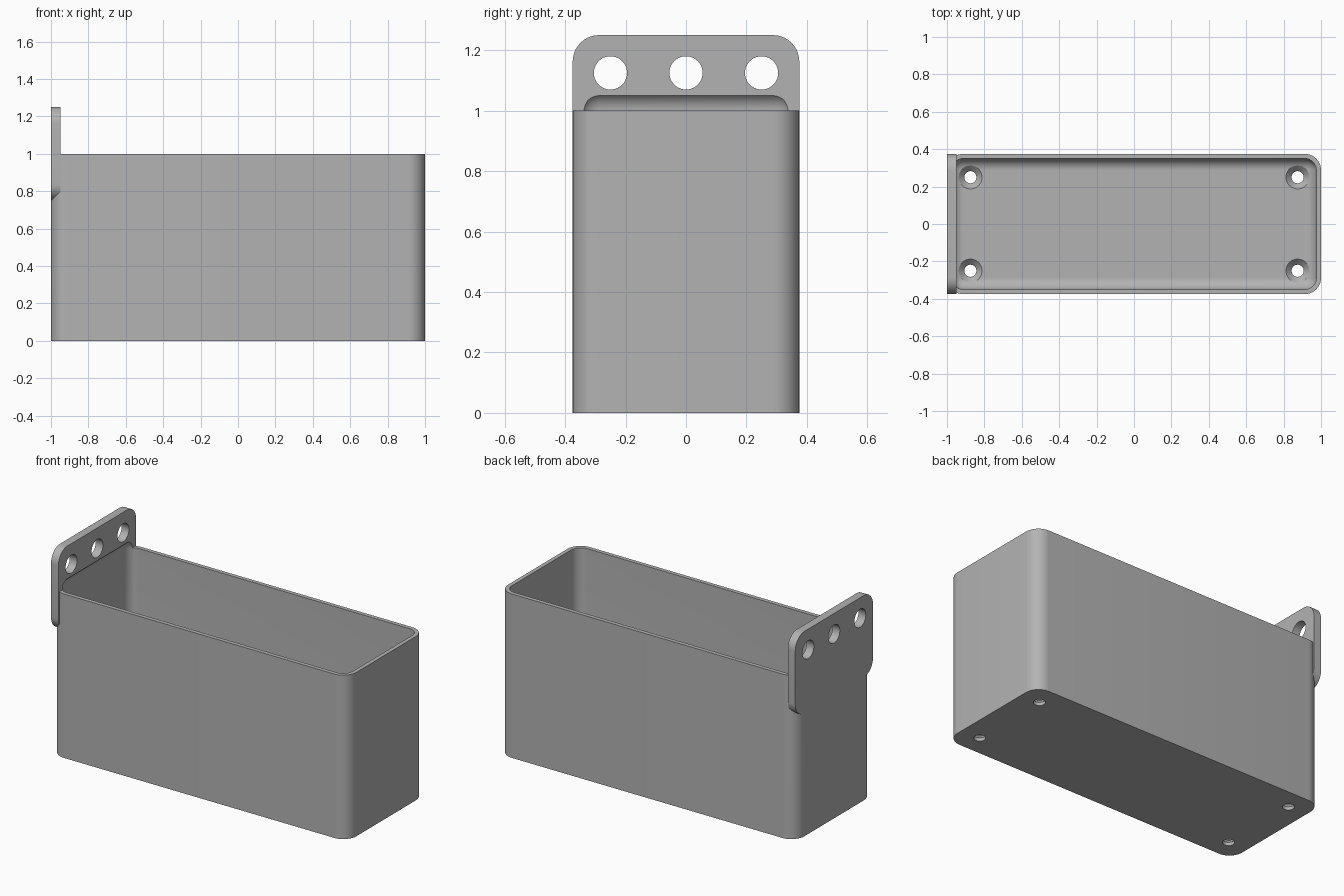
import bpy
import bmesh
import math
from mathutils import Matrix

cube = bpy.data.objects.get("Cube")
if cube:
    bpy.data.objects.remove(cube)

WALL, FLOOR, PLATE = 0.025, 0.05, 0.05
INNER_R = 0.0625
OUTER_R = INNER_R + WALL
HALF_Y = 0.375

grey = bpy.data.materials.new("plain_grey")
grey.use_nodes = True
colour = (0.45, 0.45, 0.45, 1)
grey.diffuse_color = colour
grey.node_tree.nodes["Principled BSDF"].inputs["Base Color"].default_value = colour


def box(name, low, high, radius, axis=None, segments=10):
    """Box with rounded edges: those along one axis, or all of them."""
    bm = bmesh.new()
    bmesh.ops.create_cube(bm, size=1)
    for v in bm.verts:
        v.co = [(a + b) / 2 + c * (b - a) for a, b, c in zip(low, high, v.co)]
    edges = [e for e in bm.edges if axis is None
             or abs((e.verts[0].co - e.verts[1].co).normalized()[axis]) > 0.9]
    bmesh.ops.bevel(bm, geom=edges, offset=radius, segments=segments,
                    profile=0.5, affect='EDGES')
    return finish(bm, name)


def lathe(name, rings, matrix):
    """Closed turned solid from (radius, height) rings."""
    bm = bmesh.new()
    n = 40
    loops = [[bm.verts.new((r * math.cos(math.tau * i / n),
                            r * math.sin(math.tau * i / n), z))
              for i in range(n)] for r, z in rings]
    for a, b in zip(loops, loops[1:]):
        for i in range(n):
            j = (i + 1) % n
            bm.faces.new((a[i], a[j], b[j], b[i]))
    bm.faces.new(loops[0][::-1])
    bm.faces.new(loops[-1])
    bm.transform(matrix)
    return finish(bm, name)


def finish(bm, name):
    bmesh.ops.recalc_face_normals(bm, faces=bm.faces)
    mesh = bpy.data.meshes.new(name)
    bm.to_mesh(mesh)
    bm.free()
    mesh.materials.append(grey)
    obj = bpy.data.objects.new(name, mesh)
    bpy.context.collection.objects.link(obj)
    return obj


def combine(target, tool, operation):
    tool.hide_render = True
    mod = target.modifiers.new(tool.name, 'BOOLEAN')
    mod.operation = operation
    mod.solver = 'EXACT'
    mod.object = tool
    bpy.context.view_layer.objects.active = target
    bpy.ops.object.modifier_apply(modifier=mod.name)
    bpy.data.objects.remove(tool)


# Outer body and the hanging plate
bin_body = box("hanging_bin", (-1, -HALF_Y, 0), (1, HALF_Y, 1), OUTER_R, axis=2)
plate = box("hanging_plate", (-1, -HALF_Y, 0.75), (-1 + PLATE, HALF_Y, 1.25),
            OUTER_R, axis=0)
combine(bin_body, plate, 'UNION')

# Inside hollow, rounded all over, which also bites into the plate
hollow = box("hollow", (-1 + WALL, -HALF_Y + WALL, FLOOR),
             (1 - WALL, HALF_Y - WALL, 1 + INNER_R), INNER_R)
combine(bin_body, hollow, 'DIFFERENCE')

# Hanging holes
for y in (-0.25, 0, 0.25):
    place = Matrix.Translation((-1, y, 1.125)) @ Matrix.Rotation(math.pi / 2, 4, 'Y')
    combine(bin_body, lathe("hanging_hole", [(0.055, -0.1), (0.055, 0.15)], place),
            'DIFFERENCE')

# Countersunk screw holes in the floor
for x in (-0.875, 0.875):
    for y in (-0.25, 0.25):
        rings = [(0.0325, -0.1), (0.0325, FLOOR - 0.03),
                 (INNER_R, FLOOR), (INNER_R, FLOOR + 0.1)]
        combine(bin_body, lathe("screw_hole", rings, Matrix.Translation((x, y, 0))),
                'DIFFERENCE')

# Smooth rounded corners, crisp rims
bpy.ops.object.select_all(action='DESELECT')
bin_body.select_set(True)
bpy.context.view_layer.objects.active = bin_body
bpy.ops.object.shade_smooth_by_angle(angle=math.radians(30))
